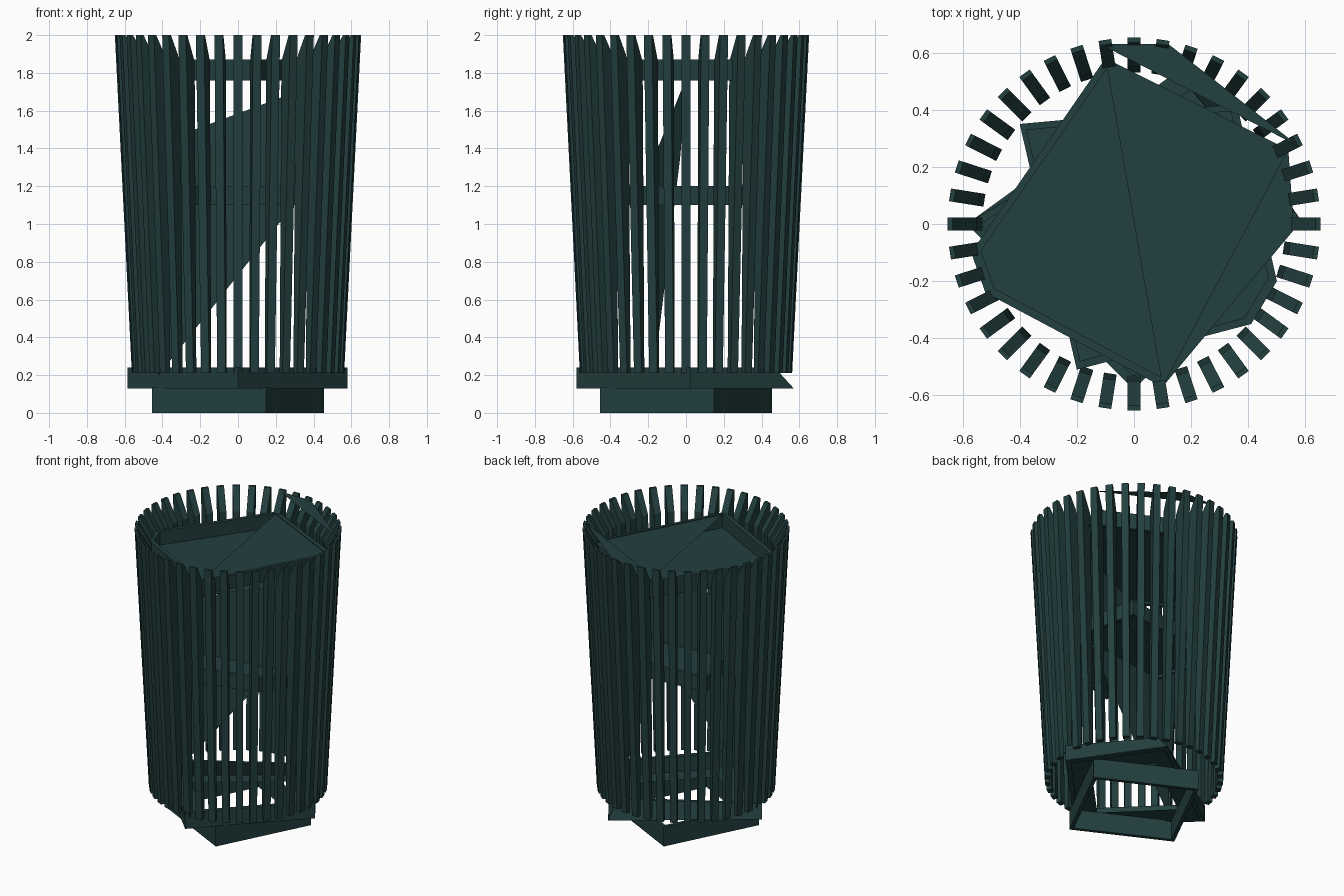
import bpy, math

if "Cube" in bpy.data.objects:
    bpy.data.objects.remove(bpy.data.objects["Cube"])

mat = bpy.data.materials.new("dark teal metal")
mat.diffuse_color = (0.017, 0.05, 0.05, 1)
mat.use_nodes = True
mat.node_tree.nodes["Principled BSDF"].inputs["Base Color"].default_value = mat.diffuse_color


def add(name, verts, faces):
    me = bpy.data.meshes.new(name)
    me.from_pydata(verts, [], faces)
    me.update()
    me.materials.append(mat)
    ob = bpy.data.objects.new(name, me)
    bpy.context.collection.objects.link(ob)
    return ob


def tube(name, outer, z0, z1, inner_scale=0.94, top=None):
    """Open polygonal band with wall thickness; top may give other upper corners."""
    top = top or outer
    n = len(outer)
    s = inner_scale
    v = [(x, y, z0) for x, y in outer] + [(x, y, z1) for x, y in top]
    v += [(x * s, y * s, z0) for x, y in outer] + [(x * s, y * s, z1) for x, y in top]
    f = []
    for i in range(n):
        j = (i + 1) % n
        f += [(i, j, n + j, n + i), (2*n + j, 2*n + i, 3*n + i, 3*n + j),
              (n + i, n + j, 3*n + j, 3*n + i), (j, i, 2*n + i, 2*n + j)]
    return add(name, v, f)


def sheet(name, pts, z=None):
    v = [(p[0], p[1], z if z is not None else p[2]) for p in pts]
    return add(name, v, [tuple(range(len(v)))])


# forty wedge-shaped slats leaning outward, tips cut back on the inside
profile = [(0.562, 0.21), (0.652, 2.0), (0.635, 2.0), (0.55, 1.86), (0.53, 0.21)]
verts, faces = [], []
n, w = len(profile), 0.0225
for k in range(40):
    a = math.tau * k / 40
    c, s, b = math.cos(a), math.sin(a), len(verts)
    for t in (-w, w):
        verts += [(r * c - t * s, r * s + t * c, z) for r, z in profile]
    faces += [tuple(b + i for i in reversed(range(n))), tuple(b + n + i for i in range(n))]
    faces += [(b + i, b + (i + 1) % n, b + n + (i + 1) % n, b + n + i) for i in range(n)]
add("slats", verts, faces)

# four-sided foot
foot = [(0.48 * math.cos(math.radians(18 + 90 * i)),
         0.48 * math.sin(math.radians(18 + 90 * i))) for i in range(4)]
tube("foot", foot, 0.0, 0.135, 0.93)

# angular base ring with a wide underside
base = [(0.58, 0.02), (0.2, 0.57), (-0.585, 0.0), (0.0, -0.58)]
base_top = [(0.58, 0.02), (0.2, 0.47), (-0.585, 0.0), (0.0, -0.58)]
tube("base_ring", base, 0.13, 0.24, 0.92, base_top)
rim = [(x, y, 0.135) for x, y in base] + [(x * 0.62, y * 0.62, 0.135) for x, y in base]
add("base_underside", rim, [(i, (i + 1) % 4, 4 + (i + 1) % 4, 4 + i) for i in range(4)])

# middle hoop with a cover
mid = [(0.5, -0.2), (0.36, 0.42), (-0.4, 0.35), (-0.2, -0.51), (0.41, -0.35)]
tube("middle_hoop", mid, 1.1, 1.2)
sheet("middle_cover", mid, 1.12)

# upper hoop and its covers
up = [(0.54, 0.26), (-0.1, 0.58), (-0.57, -0.1), (-0.52, -0.24), (0.1, -0.57)]
tube("upper_hoop", up, 1.76, 1.87)
sheet("upper_lower_cover", [(0.56, -0.02)] + up, 1.775)
sheet("upper_top_cover", [up[0], up[1], up[4]], 1.865)

# slanted inner panel
sheet("inner_panel", [(-0.42, -0.17, 0.2), (0.5, -0.03, 1.36),
                      (0.5, 0.0, 1.77), (-0.5, -0.15, 1.4)])

# thin sliver at the slat tops
sheet("top_sliver", [(-0.12, 0.63), (0.12, 0.63), (0.58, 0.27)], 1.985)
